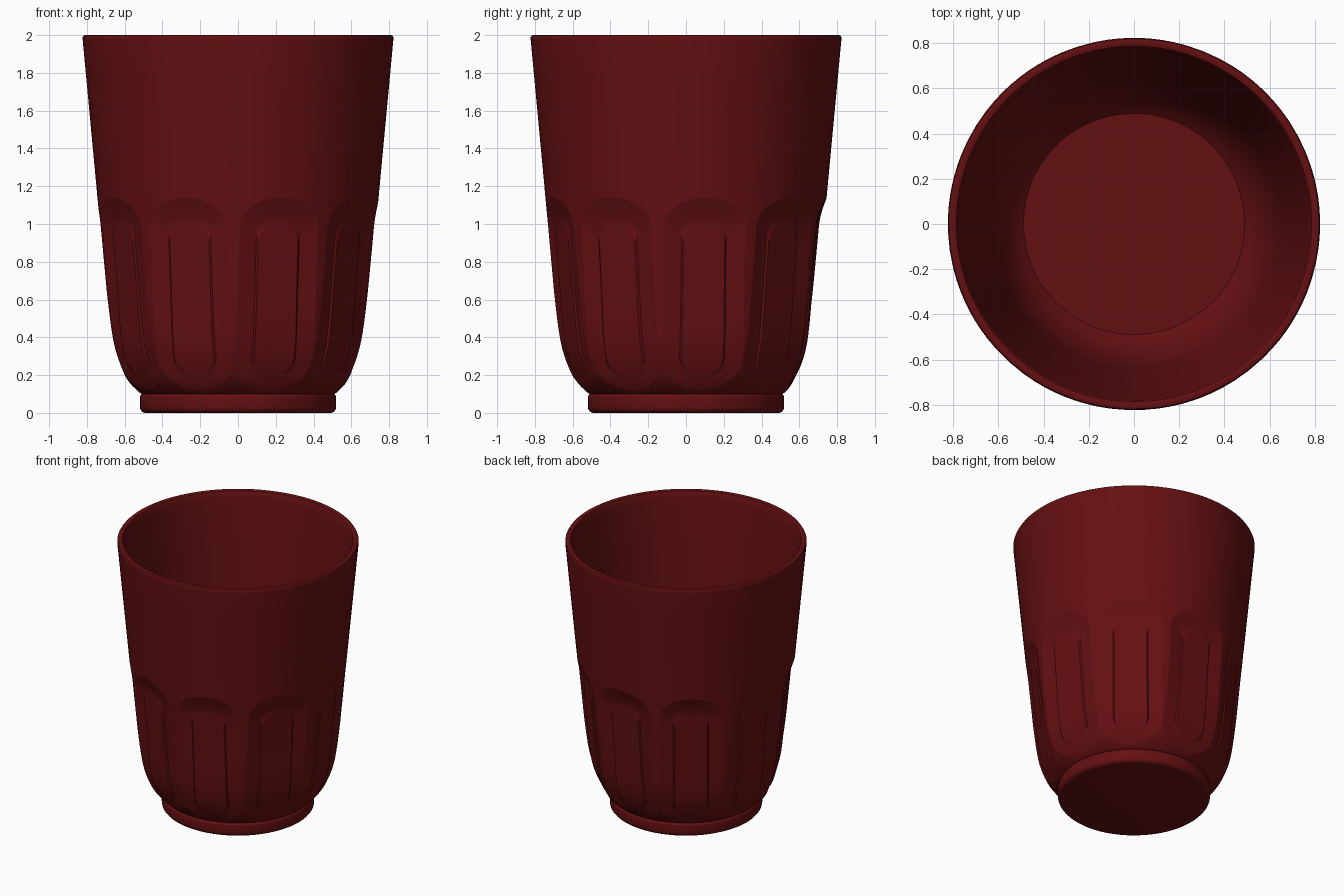
import bpy, bmesh
from math import sin, cos, pi, radians, asin

if "Cube" in bpy.data.objects:
    bpy.data.objects.remove(bpy.data.objects["Cube"])

N = 9                        # flutes around the tumbler
FIRST = radians(8)           # azimuth of the first flute
HALF = pi / N
Z_LOW, Z_HIGH = 0.105, 1.2   # fluted band
SEG = 20                     # segments in each round flute end

PROFILE = [(0.1, 0.513), (0.12, 0.535), (0.15, 0.566), (0.2, 0.602), (0.3, 0.644),
           (0.4, 0.668), (0.6, 0.694), (0.8, 0.713), (1.0, 0.731), (1.2, 0.75), (2.0, 0.825)]


def body_radius(z):
    """Smooth interpolation of the outer profile."""
    P = PROFILE
    i = max(k for k in range(len(P) - 1) if P[k][0] <= z or k == 0)

    def slope(k):
        a, b = P[max(k - 1, 0)], P[min(k + 1, len(P) - 1)]
        return (b[1] - a[1]) / (b[0] - a[0])
    (z0, r0), (z1, r1) = P[i], P[i + 1]
    h = z1 - z0
    t = (z - z0) / h
    return (r0 * (1 + 2 * t) * (1 - t) ** 2 + r1 * t * t * (3 - 2 * t)
            + h * slope(i) * t * (1 - t) ** 2 + h * slope(i + 1) * t * t * (t - 1))


bm = bmesh.new()
polar = lambda r, a, z: bm.verts.new((r * cos(a), r * sin(a), z))


def bridge(a, b):
    n = len(a)
    return [bm.faces.new((a[i], a[(i + 1) % n], b[(i + 1) % n], b[i])) for i in range(n)]


def stadium(hw, zb, zt, eb, et, sides=16):
    """Points (x, z, direction) around a long rounded outline."""
    pts = []
    for i in range(SEG + 1):
        a = pi * i / SEG
        pts.append((hw * cos(a), zt - et + et * sin(a), a))
    top, bot = zt - et, zb + eb
    left = [(-hw, top + (bot - top) * k / sides, None) for k in range(1, sides)]
    low = []
    for i in range(SEG + 1):
        a = pi + pi * i / SEG
        low.append((hw * cos(a), bot + eb * sin(a), a))
    right = [(hw, z, None) for _, z, _ in reversed(left)]
    return pts + left + low + right


def border(p, top, bot):
    """Matching point on the rectangular edge of the sector."""
    x, z, a = p
    if a is None:
        return (HALF if x > 0 else -HALF), z
    m = max(abs(cos(a)), abs(sin(a)))
    s = sin(a) / m
    if a <= pi + 1e-6 and len_top(a):
        return HALF * cos(a) / m, top + (Z_HIGH - top) * max(s, 0)
    return HALF * cos(a) / m, bot + (bot - Z_LOW) * min(s, 0)


len_top = lambda a: a < pi + 1e-6
OUTER = (0.218, 0.12, 1.14, 0.18, 0.15)
FLOOR = (0.115, 0.19, 1.01, 0.11, 0.10)
CORE = (0.0, 0.30, 0.91, 0.0, 0.0)
mix = lambda t, A, B: [a + (b - a) * t for a, b in zip(A, B)]
outline = stadium(*OUTER)
half_n = SEG + 1 + 15        # index where the bottom arc starts


def sector_points():
    top, bot = OUTER[2] - OUTER[4], OUTER[1] + OUTER[3]
    inner, outer = [], []
    for i, p in enumerate(outline):
        x, z, a = p
        ang = min(abs(asin(x / body_radius(z))), HALF * 0.985)
        inner.append((ang if x > 0 else -ang, z))
        if i == half_n:                      # bottom arc begins on the left side
            outer.append((-HALF, bot))
        else:
            outer.append(border(p, top, bot))
    return inner, outer


S, Q = sector_points()
sharp = []

# Fluted band: nested outlines from sector edge to flute floor
for k in range(N):
    c = FIRST + 2 * HALF * k
    loops = []
    for t in (0, 0.25, 0.5, 0.75, 1):
        row = []
        for q, s in zip(Q, S):
            th, z = mix(t, q, s)
            row.append(polar(body_radius(z), c + th, z))
        loops.append(row)
    n = len(outline)
    edge = loops[-1]
    for A, B, steps in ((OUTER, FLOOR, ((0.33, 0.42), (0.67, 0.78), (0.9, 0.96), (1, 1))),
                        (FLOOR, CORE, ((0.1, 1), (0.5, 1), (1, 1)))):
        for t, d in steps:
            row = []
            for x, z, _ in stadium(*mix(t, A, B)):
                R = body_radius(z)
                th = asin(x / R)
                deep = 0.018 + 0.016 * min(1, max(0, (z - 0.15) / 0.5))
                flat = (R - deep) / cos(th) if d == 1 else R - deep * d
                row.append(polar(flat, c + th, z))
            loops.append(row)
    for a, b in zip(loops, loops[1:]):
        bridge(a, b)
    sharp += [bm.edges.get((edge[i], edge[(i + 1) % n])) for i in range(n)]

# Ring angles shared with the fluted band
thetas = [FIRST + 2 * HALF * k - th for k in range(N)
          for th, z in Q[:SEG + 1] if z > Z_HIGH - 1e-6 and th > -HALF + 1e-6]


def revolve(profile):
    rings = [[polar(r, a, z) for a in thetas] for r, z in profile]
    for a, b in zip(rings, rings[1:]):
        bridge(a, b)


# Upper wall, rounded rim, inner wall and inner floor
upper = [(body_radius(z), z) for z in (1.2, 1.4, 1.6, 1.8, 1.975)]
rim = [(0.823, 1.988), (0.818, 1.997), (0.81, 2.0), (0.797, 2.0), (0.786, 1.996), (0.78, 1.985)]
inside = [(body_radius(z) - 0.046, z) for z in
          (1.95, 1.6, 1.2, 1.0, 0.8, 0.6, 0.5, 0.4, 0.35, 0.3, 0.25, 0.2, 0.17, 0.14, 0.12)]
revolve(upper + rim + inside + [(0, 0.12)])

# Foot ring and underside
revolve([(body_radius(Z_LOW), Z_LOW), (0.508, 0.1), (0.514, 0.096), (0.519, 0.088), (0.52, 0.08),
         (0.52, 0.03), (0.517, 0.017), (0.509, 0.007), (0.498, 0.001), (0.488, 0), (0, 0)])

# Weld, orient, smooth, keep crisp flute outlines
for e in sharp:
    e.smooth = False
bmesh.ops.remove_doubles(bm, verts=bm.verts[:], dist=0.0003)
bmesh.ops.recalc_face_normals(bm, faces=bm.faces[:])
for f in bm.faces:
    f.smooth = True
for e in bm.edges:
    if len(e.link_faces) == 2 and e.calc_face_angle(0) > radians(40):
        e.smooth = False

mesh = bpy.data.meshes.new("fluted_tumbler")
bm.to_mesh(mesh)
bm.free()
red = bpy.data.materials.new("dark_red")
red.diffuse_color = (0.13, 0.005, 0.006, 1)
red.use_nodes = True
red.node_tree.nodes["Principled BSDF"].inputs["Base Color"].default_value = red.diffuse_color
mesh.materials.append(red)
bpy.context.collection.objects.link(bpy.data.objects.new("fluted_tumbler", mesh))
